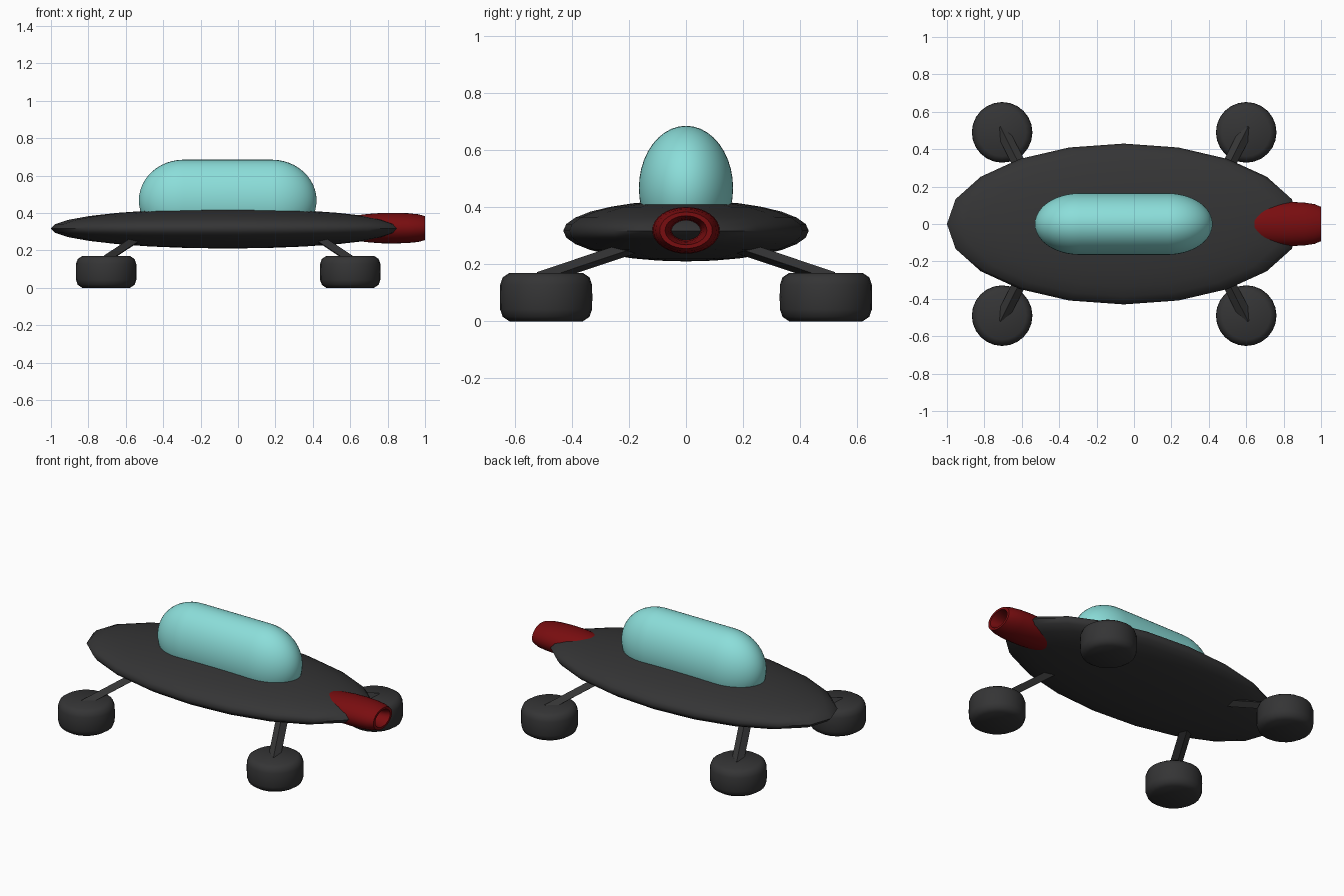
import bpy, bmesh
from math import pi, sin, cos, radians
from mathutils import Vector, Matrix

if "Cube" in bpy.data.objects:
    bpy.data.objects.remove(bpy.data.objects["Cube"])

CX, CZ = -0.055, 0.317


def material(name, rgb):
    m = bpy.data.materials.new(name)
    m.diffuse_color = (*rgb, 1)
    m.use_nodes = True
    m.node_tree.nodes["Principled BSDF"].inputs["Base Color"].default_value = m.diffuse_color
    return m


DARK = material("dark_grey", (0.035, 0.035, 0.036))
RED = material("red", (0.19, 0.004, 0.005))
GLASS = material("teal", (0.26, 0.73, 0.70))


def finish(bm, name, mat, angle):
    bmesh.ops.remove_doubles(bm, verts=bm.verts, dist=1e-5)
    bmesh.ops.recalc_face_normals(bm, faces=bm.faces)
    me = bpy.data.meshes.new(name)
    bm.to_mesh(me)
    bm.free()
    ob = bpy.data.objects.new(name, me)
    bpy.context.collection.objects.link(ob)
    me.materials.append(mat)
    bpy.ops.object.select_all(action='DESELECT')
    ob.select_set(True)
    bpy.context.view_layer.objects.active = ob
    if angle:
        bpy.ops.object.shade_smooth_by_angle(angle=radians(angle))
    return ob


def lathe(name, profile, segs, centre, scale, mat, along_x=False, angle=60):
    """Spin (radius, height) points around z, or around x when along_x is set."""
    bm = bmesh.new()
    vs = [bm.verts.new((r, 0, h)) for r, h in profile]
    es = [bm.edges.new(p) for p in zip(vs, vs[1:])]
    bmesh.ops.spin(bm, geom=vs + es, cent=(0, 0, 0), axis=(0, 0, 1),
                   angle=2 * pi, steps=segs, use_merge=False)
    if along_x:
        bm.transform(Matrix.Rotation(pi / 2, 4, 'Y'))
    bm.transform(Matrix.Translation(centre) @ Matrix.Diagonal((*scale, 1)))
    return finish(bm, name, mat, angle)


def arc(a0, a1, n):
    return [radians(a0 + (a1 - a0) * i / n) for i in range(n + 1)]


# Saucer-like hull
lathe("hull", [(cos(a), sin(a)) for a in arc(-90, 90, 14)], 20,
      (CX, 0, CZ), (0.945, 0.43, 0.107), DARK)

# Capsule canopy
half = 0.235
caps = [(cos(a), -half + 0.24 * sin(a)) for a in arc(-90, 0, 12)]
caps += [(cos(a), half + 0.24 * sin(a)) for a in arc(0, 90, 12)]
lathe("canopy", caps, 40, (CX, 0, 0.467), (1, 0.165, 0.218), GLASS, True)

# Hollow rear nozzle
nozzle = [(0.45, 0.64), (0.84, 0.64), (0.93, 0.70), (0.99, 0.77), (1.0, 0.84),
          (0.97, 0.91), (0.90, 0.965), (0.78, 1.0), (0.62, 1.0), (0.53, 0.97),
          (0.46, 0.92), (0.42, 0.85), (0.45, 0.64)]
lathe("nozzle", nozzle, 32, (0, 0, CZ + 0.002), (1, 0.118, 0.082), RED, True)

# Landing pads and slanted struts at the four corners
pad = [(0, 0), (0.128, 0), (0.152, 0.016), (0.161, 0.042), (0.162, 0.085),
       (0.161, 0.128), (0.152, 0.154), (0.128, 0.17), (0, 0.17)]
for sx, xn in ((-1, "front"), (1, "rear")):
    for sy, yn in ((-1, "near"), (1, "far")):
        lathe(f"{xn}_{yn}_pad", pad, 24,
              (-0.0525 + sx * 0.6525, sy * 0.49, 0), (1, 1, 1), DARK)
        a = Vector((-0.0525 + sx * 0.66, sy * 0.515, 0.15))
        b = Vector((-0.0525 + sx * 0.49, sy * 0.18, 0.262))
        d = (b - a).normalized()
        side = d.cross(Vector((0, 0, 1))).normalized() * 0.035
        up = side.cross(d).normalized() * 0.024
        bm = bmesh.new()
        rings = [[bm.verts.new(p + o) for o in (side, up, -side, -up)] for p in (a, b)]
        for r in rings:
            bm.faces.new(r)
        for i in range(4):
            j = (i + 1) % 4
            bm.faces.new((rings[0][i], rings[0][j], rings[1][j], rings[1][i]))
        finish(bm, f"{xn}_{yn}_strut", DARK, 0)
